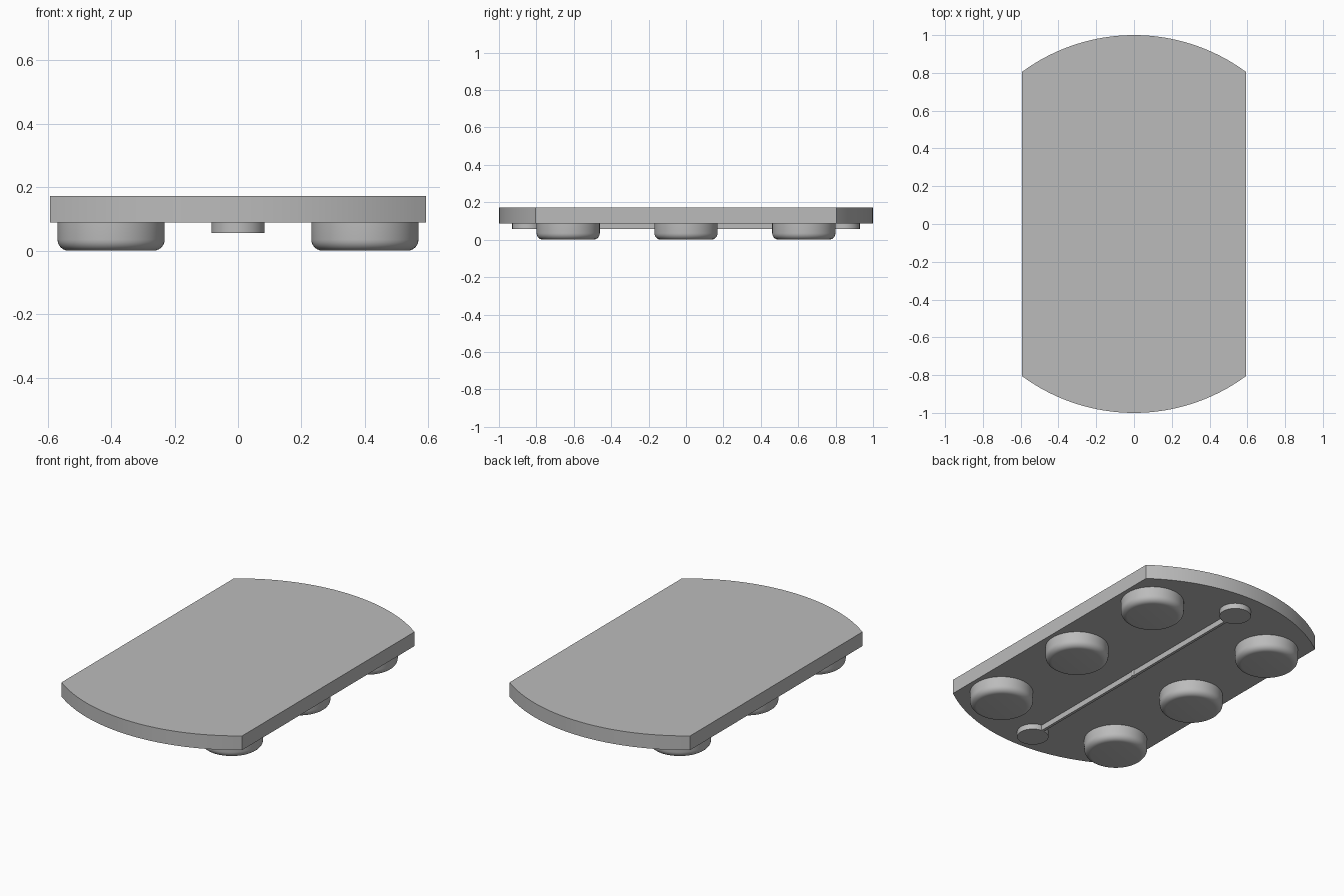
import bpy
import bmesh
import math

cube = bpy.data.objects.get("Cube")
if cube:
    bpy.data.objects.remove(cube, do_unlink=True)

HALF_WIDTH = 0.592
PLATE_BOTTOM, PLATE_TOP = 0.088, 0.172
RAIL_BOTTOM = 0.056

grey = bpy.data.materials.new("plain_grey")
grey.use_nodes = True
colour = (0.5, 0.5, 0.5, 1)
grey.diffuse_color = colour
grey.node_tree.nodes["Principled BSDF"].inputs["Base Color"].default_value = colour


def finish(bm, name, location=(0, 0, 0)):
    bmesh.ops.recalc_face_normals(bm, faces=bm.faces)
    mesh = bpy.data.meshes.new(name)
    bm.to_mesh(mesh)
    bm.free()
    mesh.materials.append(grey)
    obj = bpy.data.objects.new(name, mesh)
    obj.location = location
    bpy.context.collection.objects.link(obj)
    bpy.ops.object.select_all(action="DESELECT")
    obj.select_set(True)
    bpy.context.view_layer.objects.active = obj
    bpy.ops.object.shade_smooth_by_angle(angle=math.radians(35))
    return obj


def disc(name, x, y, radius, bottom, rounding=0):
    """Upright cylinder under the plate, optionally with a rounded lower rim."""
    bm = bmesh.new()
    height = PLATE_BOTTOM - bottom
    bmesh.ops.create_cone(bm, cap_ends=True, segments=64, radius1=radius,
                          radius2=radius, depth=height)
    if rounding:
        rim = [e for e in bm.edges if all(v.co.z < 0 for v in e.verts)]
        bmesh.ops.bevel(bm, geom=rim, offset=rounding, segments=6,
                        profile=0.5, affect="EDGES")
    finish(bm, name, (x, y, bottom + height / 2))


# Plate: a unit circle trimmed straight on both long sides
bm = bmesh.new()
half_angle = math.asin(HALF_WIDTH)
steps = 32
outline = []
for middle in (math.pi / 2, -math.pi / 2):
    for i in range(steps + 1):
        a = middle + half_angle * (2 * i / steps - 1)
        outline.append(bm.verts.new((math.cos(a), math.sin(a), PLATE_BOTTOM)))
base = bm.faces.new(outline)
top = bmesh.ops.extrude_face_region(bm, geom=[base], use_keep_orig=True)["geom"]
bmesh.ops.translate(bm, vec=(0, 0, PLATE_TOP - PLATE_BOTTOM),
                    verts=[v for v in top if isinstance(v, bmesh.types.BMVert)])
finish(bm, "plate")

# Six rounded feet in two rows
for side, x in (("right", -0.4), ("left", 0.4)):
    for place, y in (("front", -0.63), ("middle", 0), ("back", 0.63)):
        disc(f"{place}_{side}_foot", x, y, 0.169, 0, 0.035)

# Small discs at the ends of the centre rail, and a pin at its middle
for place, y in (("front", -0.845), ("back", 0.845)):
    disc(f"{place}_rail_disc", 0, y, 0.084, RAIL_BOTTOM)
disc("rail_pin", 0, 0, 0.013, RAIL_BOTTOM)

# Thin centre rail
bm = bmesh.new()
bmesh.ops.create_cube(bm, size=1)
bmesh.ops.scale(bm, vec=(0.016, 1.56, PLATE_BOTTOM - RAIL_BOTTOM), verts=bm.verts)
finish(bm, "centre_rail", (0, 0, (PLATE_BOTTOM + RAIL_BOTTOM) / 2))
